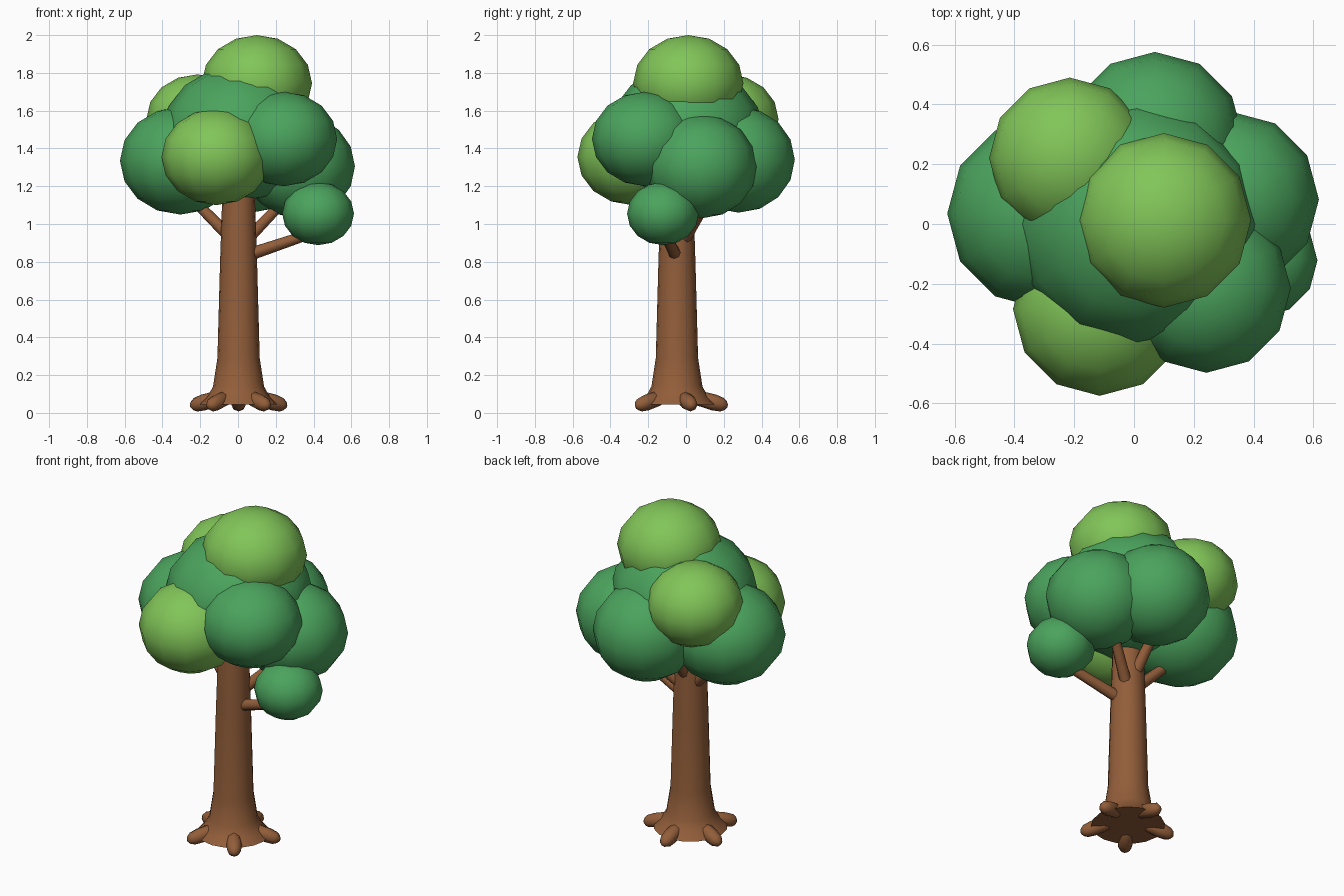
import bpy, bmesh, math
from mathutils import Vector, Matrix

if "Cube" in bpy.data.objects:
    bpy.data.objects.remove(bpy.data.objects["Cube"])


def material(name, rgb):
    m = bpy.data.materials.new(name)
    m.diffuse_color = (*rgb, 1)
    m.use_nodes = True
    m.node_tree.nodes["Principled BSDF"].inputs["Base Color"].default_value = m.diffuse_color
    return m


BARK = material("bark_brown", (0.29, 0.112, 0.042))
DARK = material("leaf_green", (0.07, 0.37, 0.11))
LIGHT = material("light_leaf_green", (0.22, 0.56, 0.098))


def finish(name, bm, mat):
    bmesh.ops.recalc_face_normals(bm, faces=bm.faces)
    me = bpy.data.meshes.new(name)
    bm.to_mesh(me)
    bm.free()
    me.materials.append(mat)
    me.shade_smooth()
    me.set_sharp_from_angle(angle=math.radians(55))
    ob = bpy.data.objects.new(name, me)
    bpy.context.collection.objects.link(ob)
    return ob


def lathe(name, profile, sides, matrix, mat):
    """Closed round solid from (radius, height) pairs along local z."""
    bm = bmesh.new()
    rings = []
    for r, h in profile:
        rings.append([bm.verts.new(matrix @ Vector((r * math.cos(2 * math.pi * i / sides),
                                                    r * math.sin(2 * math.pi * i / sides), h)))
                      for i in range(sides)])
    for a, b in zip(rings, rings[1:]):
        for i in range(sides):
            j = (i + 1) % sides
            bm.faces.new((a[i], a[j], b[j], b[i]))
    bm.faces.new(rings[0][::-1])
    bm.faces.new(rings[-1])
    return finish(name, bm, mat)


def along(start, end):
    """Frame at start with z pointing to end, plus the distance."""
    d = Vector(end) - Vector(start)
    rot = d.to_track_quat('Z', 'Y').to_matrix().to_4x4()
    return Matrix.Translation(start) @ rot, d.length


# Trunk with flared foot
CX, CY = 0.003, -0.048
lathe("trunk",
      [(0.205, 0.045), (0.165, 0.085), (0.135, 0.14), (0.112, 0.29),
       (0.098, 0.8), (0.088, 1.1), (0.082, 1.25)],
      16, Matrix.Translation((CX, CY, 0)), BARK)

# Five stubby roots
for k in range(5):
    a = math.radians(18 + 72 * k)
    c, s = math.cos(a), math.sin(a)
    m, n = along((CX + 0.09 * c, CY + 0.09 * s, 0.085),
                 (CX + 0.268 * c, CY + 0.268 * s, 0.035))
    lathe(f"root_{k + 1}",
          [(0.02, 0), (0.04, 0.03), (0.043, n * 0.6), (0.037, n - 0.03),
           (0.024, n - 0.01), (0.008, n)], 8, m, BARK)

# Branches: start, end, radii
branches = [
    ((0.05, -0.055, 0.835), (0.42, -0.12, 0.96), 0.034, 0.026),
    ((0.05, -0.01, 0.92), (0.29, 0.14, 1.17), 0.034, 0.026),
    ((0.0, 0.0, 0.98), (-0.02, 0.16, 1.2), 0.034, 0.026),
    ((-0.04, -0.03, 0.93), (-0.26, 0.03, 1.15), 0.034, 0.026),
]
for k, (p, q, r0, r1) in enumerate(branches):
    m, n = along(p, q)
    lathe(f"branch_{k + 1}", [(r0, 0), (r1, n)], 8, m, BARK)

# Foliage clumps: centre, horizontal radius, vertical radius
clumps = [
    ("crown_core", (0.01, 0.0, 1.48), 0.412, 0.36, DARK),
    ("crown_top", (0.10, 0.012, 1.745), 0.292, 0.255, LIGHT),
    ("clump_left", (-0.305, 0.035, 1.335), 0.32, 0.285, DARK),
    ("clump_right", (0.325, 0.082, 1.305), 0.294, 0.275, DARK),
    ("clump_back", (0.07, 0.278, 1.34), 0.298, 0.28, DARK),
    ("clump_front_right", (0.242, -0.215, 1.45), 0.283, 0.25, DARK),
    ("clump_front_left", (-0.115, -0.285, 1.355), 0.29, 0.255, LIGHT),
    ("clump_back_left", (-0.215, 0.22, 1.555), 0.27, 0.237, LIGHT),
    ("clump_low_branch", (0.424, -0.122, 1.055), 0.19, 0.167, DARK),
]
for name, pos, r, rz, mat in clumps:
    bm = bmesh.new()
    bmesh.ops.create_uvsphere(bm, u_segments=12, v_segments=8, radius=1,
                              matrix=Matrix.Translation(pos) @ Matrix.Diagonal((r, r, rz, 1)))
    finish(name, bm, mat)
